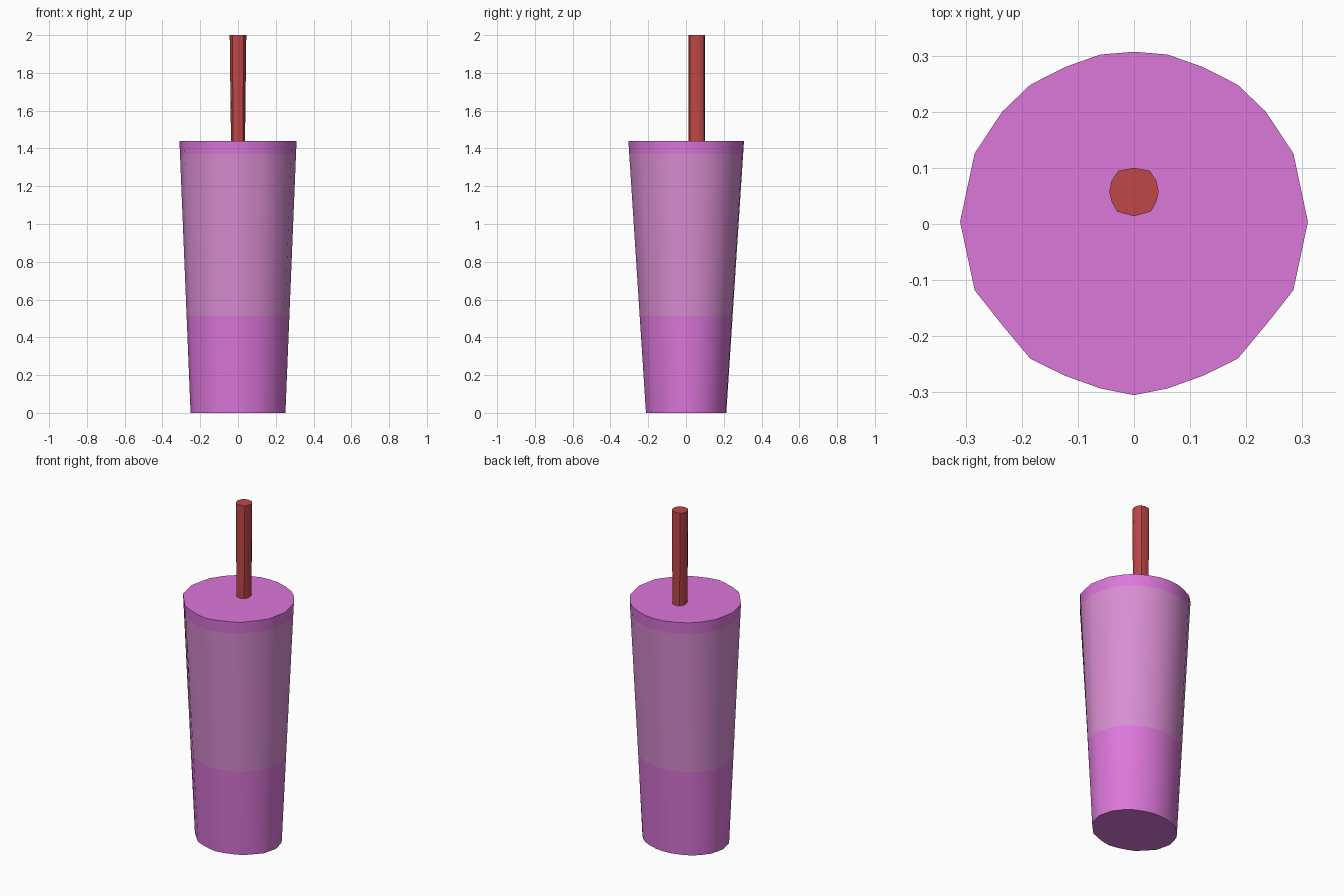
import bpy, bmesh, math

if "Cube" in bpy.data.objects:
    bpy.data.objects.remove(bpy.data.objects["Cube"])

def material(name, rgb):
    m = bpy.data.materials.new(name)
    m.diffuse_color = (*rgb, 1)
    m.use_nodes = True
    m.node_tree.nodes["Principled BSDF"].inputs["Base Color"].default_value = m.diffuse_color
    return m

pink = material("pink", (0.716, 0.184, 0.70))
pale = material("pale pink", (0.694, 0.27, 0.645))
red = material("red", (0.52, 0.063, 0.063))

def mirrored(half):
    """Close a right-hand half outline (bottom to top) across x = 0."""
    return half + [(-x, y) for x, y in reversed(half[1:-1])]

def loft(name, rings, mats, band_mats):
    """Skin a stack of equal rings, cap both ends, colour each band."""
    bm = bmesh.new()
    loops = [[bm.verts.new(p) for p in ring] for ring in rings]
    n = len(loops[0])
    bm.faces.new(loops[0][::-1])
    bm.faces.new(loops[-1])
    for a, b, mi in zip(loops, loops[1:], band_mats):
        for i in range(n):
            j = (i + 1) % n
            bm.faces.new((a[i], a[j], b[j], b[i])).material_index = mi
    bmesh.ops.recalc_face_normals(bm, faces=bm.faces)
    me = bpy.data.meshes.new(name)
    bm.to_mesh(me)
    bm.free()
    for m in mats:
        me.materials.append(m)
    ob = bpy.data.objects.new(name, me)
    bpy.context.collection.objects.link(ob)
    bpy.ops.object.select_all(action='DESELECT')
    ob.select_set(True)
    bpy.context.view_layer.objects.active = ob
    bpy.ops.object.shade_smooth_by_angle(angle=math.radians(30))
    return ob

# Tapered cup: pink base, pale wall, pink lid rim
cup_outline = mirrored([(0, -0.305), (0.06, -0.293), (0.124, -0.27), (0.185, -0.24),
                        (0.235, -0.18), (0.284, -0.118), (0.31, 0.004), (0.284, 0.126),
                        (0.235, 0.2), (0.185, 0.248), (0.122, 0.28), (0.06, 0.302),
                        (0, 0.307)])
TOP = 1.44
def cup_ring(z):
    t = z / TOP
    sx = 0.81 + 0.19 * t
    sy = 0.695 + 0.305 * t
    return [(x * sx, y * sy, z) for x, y in cup_outline]

loft("cup", [cup_ring(z) for z in (0, 0.515, 1.37, TOP)], [pink, pale], [0, 1, 0])

# Straw, slightly narrower in x toward the lid
straw_outline = mirrored([(0, 0.014), (0.03, 0.022), (0.04, 0.04), (0.044, 0.058),
                          (0.04, 0.077), (0.028, 0.095), (0, 0.1)])
straw_rings = [[(x * s, y, z) for x, y in straw_outline]
               for z, s in ((1.42, 0.84), (2.0, 1.0))]
loft("straw", straw_rings, [red], [0])
